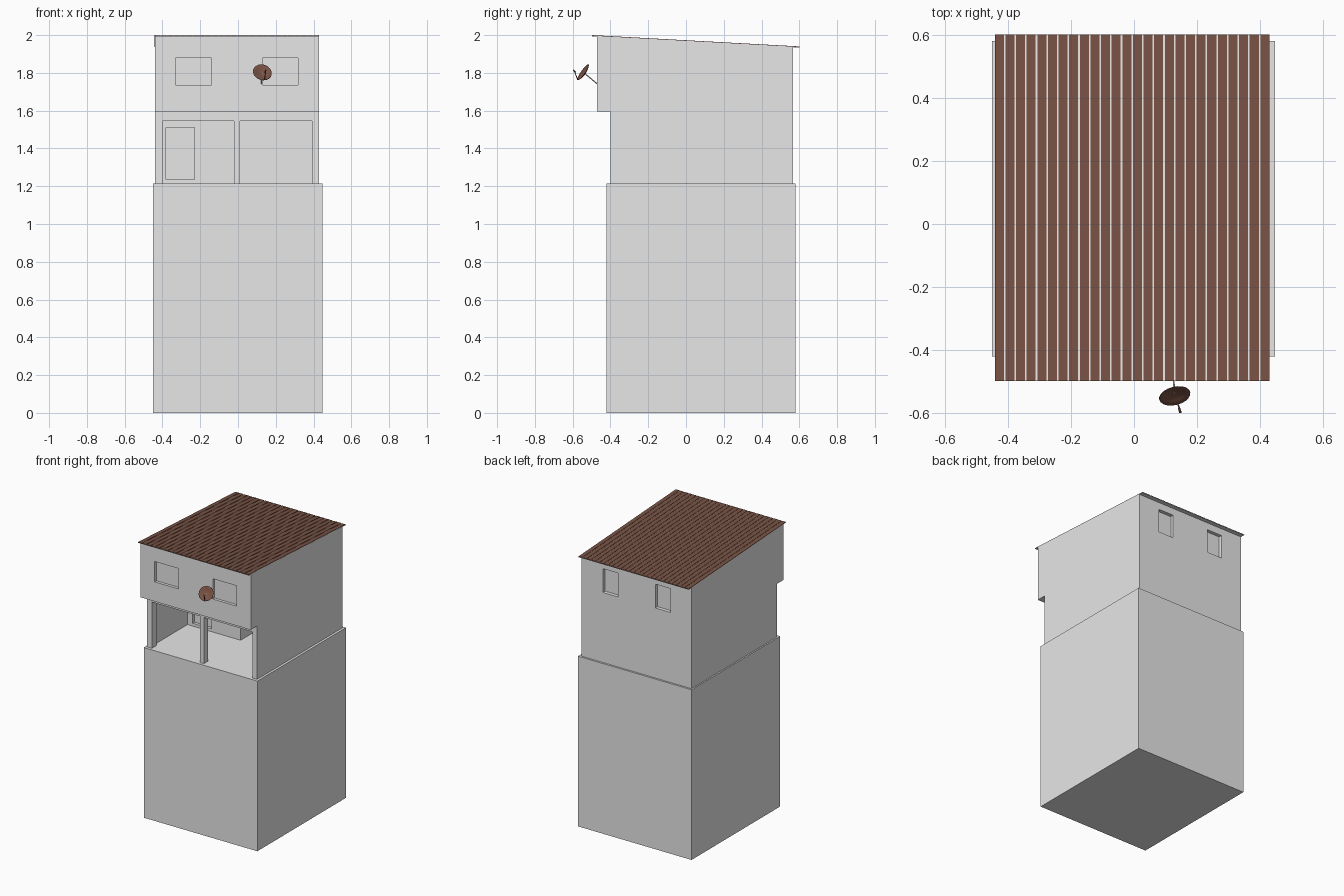
import bpy, math
from mathutils import Vector

if "Cube" in bpy.data.objects:
    bpy.data.objects.remove(bpy.data.objects["Cube"])


def material(name, color):
    m = bpy.data.materials.new(name)
    m.use_nodes = True
    m.diffuse_color = (*color, 1)
    m.node_tree.nodes["Principled BSDF"].inputs["Base Color"].default_value = (*color, 1)
    return m


GREY = material("light grey plaster", (0.8, 0.8, 0.8))
BROWN = material("rust brown", (0.19, 0.084, 0.058))


def mesh_object(name, verts, faces, mat):
    me = bpy.data.meshes.new(name)
    me.from_pydata(verts, [], faces)
    me.materials.append(mat)
    ob = bpy.data.objects.new(name, me)
    bpy.context.collection.objects.link(ob)
    return ob


def extrude_x(name, profile, x0, x1, mat):
    """Prism along x from a counter-clockwise (y, z) profile."""
    n = len(profile)
    verts = [(x, y, z) for x in (x0, x1) for y, z in profile]
    faces = [tuple(reversed(range(n))), tuple(range(n, 2 * n))]
    faces += [(i, (i + 1) % n, n + (i + 1) % n, n + i) for i in range(n)]
    return mesh_object(name, verts, faces, mat)


def box(name, x, y, z, mat):
    return extrude_x(name, [(y[0], z[0]), (y[1], z[0]), (y[1], z[1]), (y[0], z[1])], *x, mat)


def cut(target, x, y, z):
    cutter = box("cutter", x, y, z, GREY)
    cutter.hide_render = True
    mod = target.modifiers.new("cut", 'BOOLEAN')
    mod.operation, mod.solver, mod.object = 'DIFFERENCE', 'EXACT', cutter
    bpy.context.view_layer.objects.active = target
    bpy.ops.object.modifier_apply(modifier=mod.name)
    bpy.data.objects.remove(cutter)


def rod(name, a, b, radius, mat):
    a, b = Vector(a), Vector(b)
    bpy.ops.mesh.primitive_cylinder_add(vertices=8, radius=radius, depth=(b - a).length, location=(a + b) / 2)
    ob = bpy.context.object
    ob.name = name
    ob.rotation_euler = (b - a).to_track_quat('Z', 'Y').to_euler()
    ob.data.materials.append(mat)


def roof_z(y):
    return 2.0 - 0.0545 * (y + 0.5)


# Tall plain base block
FLOOR = 1.215
box("base_block", (-0.45, 0.447), (-0.42, 0.58), (0, FLOOR), GREY)

# Upper storey with the overhanging front
FRONT, BACK = -0.47, 0.567
walls = extrude_x("upper_walls", [
    (-0.40, FLOOR), (BACK, FLOOR), (BACK, roof_z(BACK) - 0.006),
    (FRONT, roof_z(FRONT) - 0.006), (FRONT, 1.595), (-0.40, 1.595)], -0.44, 0.43, GREY)

# Porch behind the pillars, with a deeper bay on one side
cut(walls, (-0.42, 0.41), (-0.35, 0.03), (1.15, 1.57))
cut(walls, (0.0, 0.41), (0.0, 0.50), (1.15, 1.57))
for x in ((-0.40, -0.02), (0.01, 0.393)):
    cut(walls, x, (-0.45, -0.30), (1.15, 1.545))

# Recessed door and windows
cut(walls, (-0.38, -0.23), (0.0, 0.05), (1.235, 1.51))
for x in ((-0.33, -0.14), (0.13, 0.317)):
    cut(walls, x, (-0.5, FRONT + 0.02), (1.735, 1.88))
for x in ((-0.275, -0.155), (0.14, 0.26)):
    cut(walls, x, (BACK - 0.025, 0.6), (1.715, 1.885))


# Sloping roof: thin deck carrying narrow metal strips
def sloped(name, x0, x1, top, bottom, mat):
    f, b = -0.497, 0.6
    return extrude_x(name, [(f, roof_z(f) - bottom), (b, roof_z(b) - bottom),
                            (b, roof_z(b) - top), (f, roof_z(f) - top)], x0, x1, mat)


sloped("roof_deck", -0.44, 0.43, 0.003, 0.006, GREY)
COUNT = 26
pitch = 0.875 / COUNT
for i in range(COUNT):
    x = -0.441 + i * pitch
    sloped(f"roof_strip_{i + 1}", x, x + pitch - 0.005, 0, 0.0032, BROWN)

# Satellite dish: shallow bowl of rings turned around its axis
axis = Vector((0.2, -0.8, 0.56)).normalized()
centre = Vector((0.127, -0.536, 1.797))
SEG, RINGS, R = 20, 4, 0.05
verts, faces = [(0, 0, 0)], []
for r in range(1, RINGS + 1):
    t = r / RINGS
    for s in range(SEG):
        a = 2 * math.pi * s / SEG
        verts.append((R * t * math.cos(a), R * t * math.sin(a), 0.012 * t * t))
for s in range(SEG):
    n = (s + 1) % SEG
    faces.append((0, 1 + s, 1 + n))
    for r in range(RINGS - 1):
        p, q = 1 + r * SEG, 1 + (r + 1) * SEG
        faces.append((p + s, q + s, q + n, p + n))
dish = mesh_object("dish", verts, faces, BROWN)
dish.location = centre
dish.rotation_euler = axis.to_track_quat('Z', 'Y').to_euler()
solid = dish.modifiers.new("thickness", 'SOLIDIFY')
solid.thickness = 0.002
for p in dish.data.polygons:
    p.use_smooth = True

# Dish wall bracket and receiver arm
rod("dish_bracket", (0.125, FRONT, 1.742), centre, 0.003, GREY)
rod("dish_arm", (0.14, -0.573, 1.762), (0.147, -0.592, 1.812), 0.0025, BROWN)
rod("dish_receiver", (0.147, -0.597, 1.815), (0.143, -0.584, 1.803), 0.004, BROWN)
